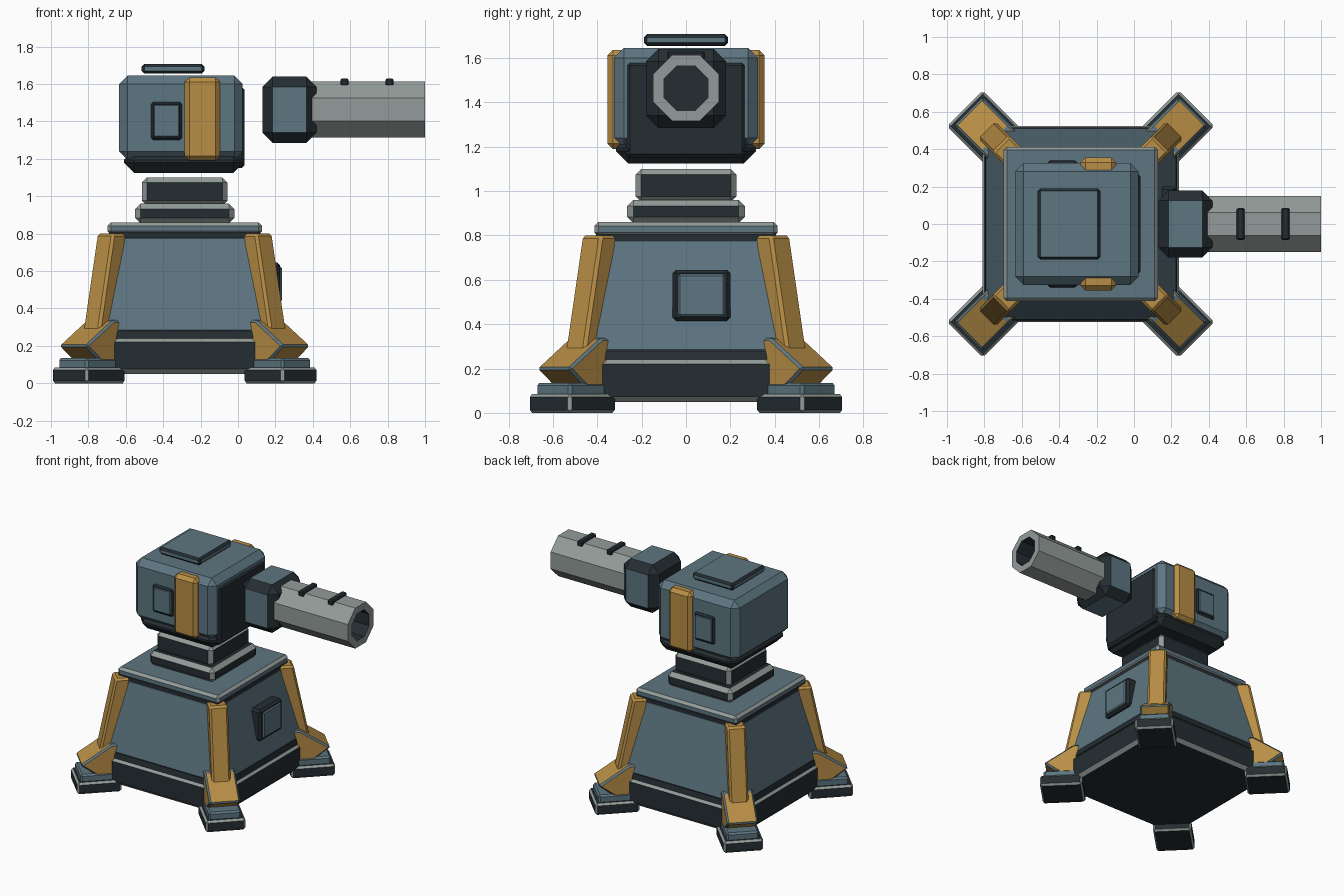
import bpy, math

if "Cube" in bpy.data.objects:
    bpy.data.objects.remove(bpy.data.objects["Cube"])

CX = -0.285   # axis of the tower


def mat(name, col):
    m = bpy.data.materials.new(name)
    m.diffuse_color = (*col, 1)
    m.use_nodes = True
    m.node_tree.nodes["Principled BSDF"].inputs["Base Color"].default_value = m.diffuse_color
    return m


BLUE = mat("blue_steel", (0.11, 0.18, 0.22))
DARK = mat("dark_steel", (0.018, 0.027, 0.032))
GREY = mat("light_steel", (0.29, 0.33, 0.32))
GOLD = mat("gold_paint", (0.48, 0.27, 0.06))


def make(name, verts, faces, main, edge=None, bevel=0, face_mats=None):
    me = bpy.data.meshes.new(name)
    me.from_pydata(verts, [], faces)
    ob = bpy.data.objects.new(name, me)
    bpy.context.collection.objects.link(ob)
    me.materials.append(main)
    me.materials.append(edge or main)
    for i in face_mats or []:
        me.polygons[i].material_index = 1
    if bevel:
        b = ob.modifiers.new("chamfer", "BEVEL")
        b.width, b.segments, b.material = bevel, 1, 1
        b.limit_method = "ANGLE"
        b.angle_limit = math.radians(20)
    return ob


def loft(name, rings, main, edge=None, bevel=0, face_mats=None):
    """Skin equal-length rings of points and cap both ends (last two faces)."""
    n = len(rings[0])
    verts = [p for r in rings for p in r]
    faces = [(k * n + i, k * n + (i + 1) % n, (k + 1) * n + (i + 1) % n, (k + 1) * n + i)
             for k in range(len(rings) - 1) for i in range(n)]
    faces.append(tuple(reversed(range(n))))
    faces.append(tuple(range(len(verts) - n, len(verts))))
    return make(name, verts, faces, main, edge, bevel, face_mats)


def box(name, x, y, z, main, edge=None, bevel=0, face_mats=None):
    rings = [[(x[0], y[0], h), (x[1], y[0], h), (x[1], y[1], h), (x[0], y[1], h)] for h in z]
    return loft(name, rings, main, edge, bevel, face_mats)


def slab(name, h0, h1, z0, z1, main, edge=None, bevel=0):
    """Square frustum on the tower axis."""
    rings = [[(CX - h, -h, z), (CX + h, -h, z), (CX + h, h, z), (CX - h, h, z)]
             for h, z in ((h0, z0), (h1, z1))]
    return loft(name, rings, main, edge, bevel)


def radial(name, angle, profile, half, main, edge, bevel):
    """Extrude an (r, z) profile sideways and turn it round the tower axis."""
    ob = loft(name, [[(r, t, z) for r, z in profile] for t in (half, -half)], main, edge, bevel)
    ob.location.x = CX
    ob.rotation_euler.z = angle
    return ob


def rect(r0, r1, z0, z1):
    return [(r0, z0), (r1, z0), (r1, z1), (r0, z1)]


# base
slab("base_slab", 0.525, 0.525, 0.05, 0.245, DARK, GREY, 0.025)
slab("base_seal", 0.515, 0.508, 0.24, 0.28, DARK)
slab("base_body", 0.51, 0.405, 0.27, 0.79, BLUE, BLUE, 0.015)
slab("top_seal", 0.405, 0.405, 0.77, 0.81, DARK)
slab("top_plate", 0.413, 0.413, 0.795, 0.86, BLUE, GREY, 0.018)

# access hatch on the right side
box("hatch_frame", (0.13, 0.225), (-0.06, 0.2), (0.415, 0.645), DARK, DARK, 0.015)
box("hatch_panel", (0.15, 0.234), (-0.035, 0.175), (0.435, 0.625), BLUE, BLUE, 0.008)

# legs
for i, side in enumerate(("back_right", "back_left", "front_left", "front_right")):
    a = math.radians(45 + 90 * i)
    radial(side + "_foot", a, rect(0.575, 0.875, 0.0, 0.085), 0.135, DARK, GREY, 0.014)
    radial(side + "_ankle", a, rect(0.58, 0.85, 0.07, 0.135), 0.11, BLUE, BLUE, 0.012)
    radial(side + "_knee", a, [(0.5, 0.1), (0.715, 0.1), (0.85, 0.2), (0.64, 0.338), (0.5, 0.338)],
           0.105, GOLD, BLUE, 0.012)
    radial(side + "_strut", a, [(0.58, 0.25), (0.718, 0.25), (0.605, 0.8), (0.5, 0.8)],
           0.064, GOLD, GOLD, 0.014)

# swivel neck
slab("neck_ring", 0.265, 0.265, 0.855, 0.96, DARK, GREY, 0.028)
slab("neck_drum", 0.228, 0.228, 0.95, 1.10, DARK, GREY, 0.026)

# head
box("head_shell", (-0.635, 0.025), (-0.325, 0.325), (1.195, 1.645), BLUE, BLUE, 0.045)
box("head_underside", (-0.61, 0.03), (-0.315, 0.315), (1.125, 1.25), DARK, DARK, 0.055)
box("head_face", (-0.1, 0.036), (-0.27, 0.27), (1.15, 1.585), DARK, DARK, 0.018)
box("roof_hatch", (-0.515, -0.18), (-0.19, 0.19), (1.655, 1.707), BLUE, DARK, 0.014)
for side, s in (("front", -1), ("back", 1)):
    def span(lo, hi):
        return sorted((s * lo, s * hi))
    box(side + "_gold_band", (-0.285, -0.095), span(0.25, 0.355), (1.19, 1.635), GOLD, GOLD, 0.025)
    box(side + "_panel_frame", (-0.465, -0.3), span(0.3, 0.338), (1.3, 1.505), DARK, DARK, 0.012)
    box(side + "_panel", (-0.45, -0.315), span(0.31, 0.343), (1.317, 1.488), BLUE, BLUE, 0.004)

# cannon collar: dark ends and chamfers, blue sides
box("barrel_collar", (0.13, 0.42), (-0.18, 0.18), (1.285, 1.64), BLUE, DARK, 0.055, [1, 3])

# eight-sided hollow barrel
BZ = 1.464


def octagon(x, flat):
    r = flat / math.cos(math.pi / 8)
    return [(x, r * math.cos(t), BZ + r * math.sin(t))
            for t in (math.pi / 8 + k * math.pi / 4 for k in range(8))]


loft("barrel", [octagon(0.38, 0.149), octagon(1.0, 0.149), octagon(1.0, 0.1), octagon(0.72, 0.1)],
     GREY, DARK, 0, list(range(16, 24)) + [25])

# clips on top of the barrel
for n, x in (("rear", 0.57), ("tip", 0.81)):
    box(n + "_barrel_clip", (x - 0.022, x + 0.022), (-0.085, 0.085), (1.59, 1.63), DARK, DARK, 0.008)
